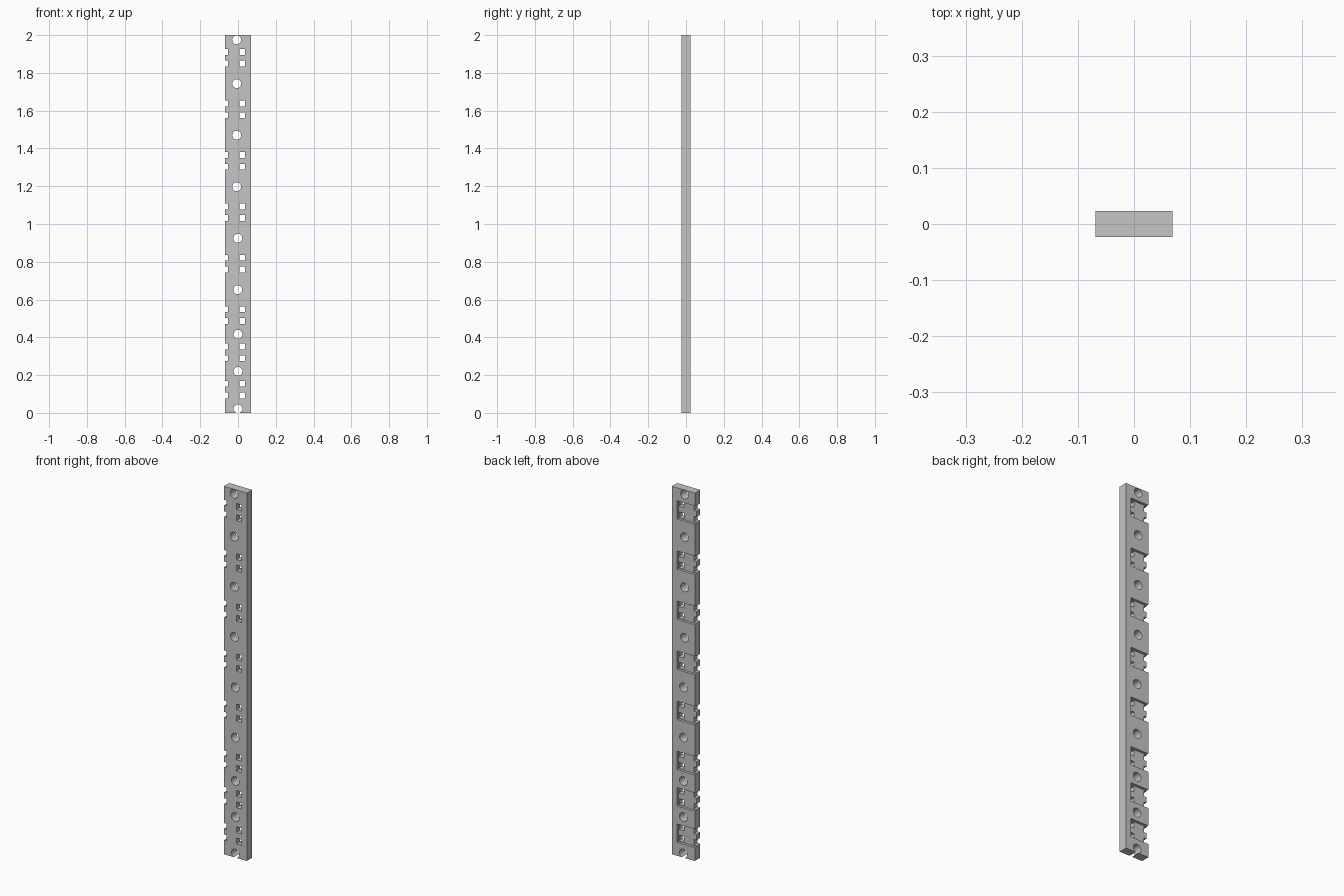
import bpy
import bmesh
from mathutils import Matrix, Vector

if "Cube" in bpy.data.objects:
    bpy.data.objects.remove(bpy.data.objects["Cube"], do_unlink=True)

HALF_W, HALF_T, HEIGHT = 0.069, 0.023, 2.0
FLOOR_Y = 0.009           # pocket floor
WINDOW = 0.031            # side of a square window
POCKETS = [0.123, 0.32, 0.518, 0.79, 1.062, 1.334, 1.607, 1.88]
HOLES = [(0, 0.022), (0, 0.22), (0, 0.416), (-0.001, 0.652), (-0.001, 0.925),
         (-0.007, 1.197), (-0.007, 1.47), (-0.007, 1.743), (-0.007, 1.975)]

grey = bpy.data.materials.new("light grey")
grey.use_nodes = True
grey.diffuse_color = (0.56, 0.56, 0.56, 1)
grey.node_tree.nodes["Principled BSDF"].inputs["Base Color"].default_value = grey.diffuse_color


def add_box(bm, low, high):
    low, high = Vector(low), Vector(high)
    place = Matrix.Translation((low + high) / 2) @ Matrix.Diagonal((high - low).to_4d())
    place[3][3] = 1
    bmesh.ops.create_cube(bm, size=1, matrix=place)


def make_object(name, bm):
    mesh = bpy.data.meshes.new(name)
    bm.to_mesh(mesh)
    bm.free()
    mesh.materials.append(grey)
    obj = bpy.data.objects.new(name, mesh)
    bpy.context.collection.objects.link(obj)
    return obj


def cut(target, name, bm):
    cutter = make_object(name, bm)
    cutter.hide_render = True
    mod = target.modifiers.new(name, "BOOLEAN")
    mod.operation = "DIFFERENCE"
    mod.solver = "EXACT"
    mod.object = cutter
    bpy.context.view_layer.objects.active = target
    bpy.ops.object.modifier_apply(modifier=name)
    bpy.data.objects.remove(cutter, do_unlink=True)


# Long flat bar
bm = bmesh.new()
add_box(bm, (-HALF_W, -HALF_T, 0), (HALF_W, HALF_T, HEIGHT))
bar = make_object("mounting_bar", bm)

# Shallow pockets in the back, open to one long edge
bm = bmesh.new()
for z in POCKETS:
    add_box(bm, (-0.1, FLOOR_Y, z - 0.05), (0.039, 0.1, z + 0.05))
cut(bar, "pocket_cutter", bm)

# Paired square windows and matching edge notches
bm = bmesh.new()
for z in POCKETS:
    for side in (-1, 1):
        low, high = z + side * 0.031 - WINDOW / 2, z + side * 0.031 + WINDOW / 2
        add_box(bm, (0.007, -0.1, low), (0.037, 0.1, high))
        add_box(bm, (-0.1, -0.1, low), (-0.053, 0.1, high))
cut(bar, "window_cutter", bm)

# Round screw holes
bm = bmesh.new()
for x, z in HOLES:
    place = Matrix.Translation((x, 0, z)) @ Matrix.Rotation(1.5707963, 4, "X")
    bmesh.ops.create_cone(bm, cap_ends=True, segments=32, radius1=0.0235,
                          radius2=0.0235, depth=0.2, matrix=place)
cut(bar, "screw_hole_cutter", bm)

bpy.ops.object.select_all(action="DESELECT")
bar.select_set(True)
bpy.context.view_layer.objects.active = bar
bpy.ops.object.shade_smooth_by_angle()
